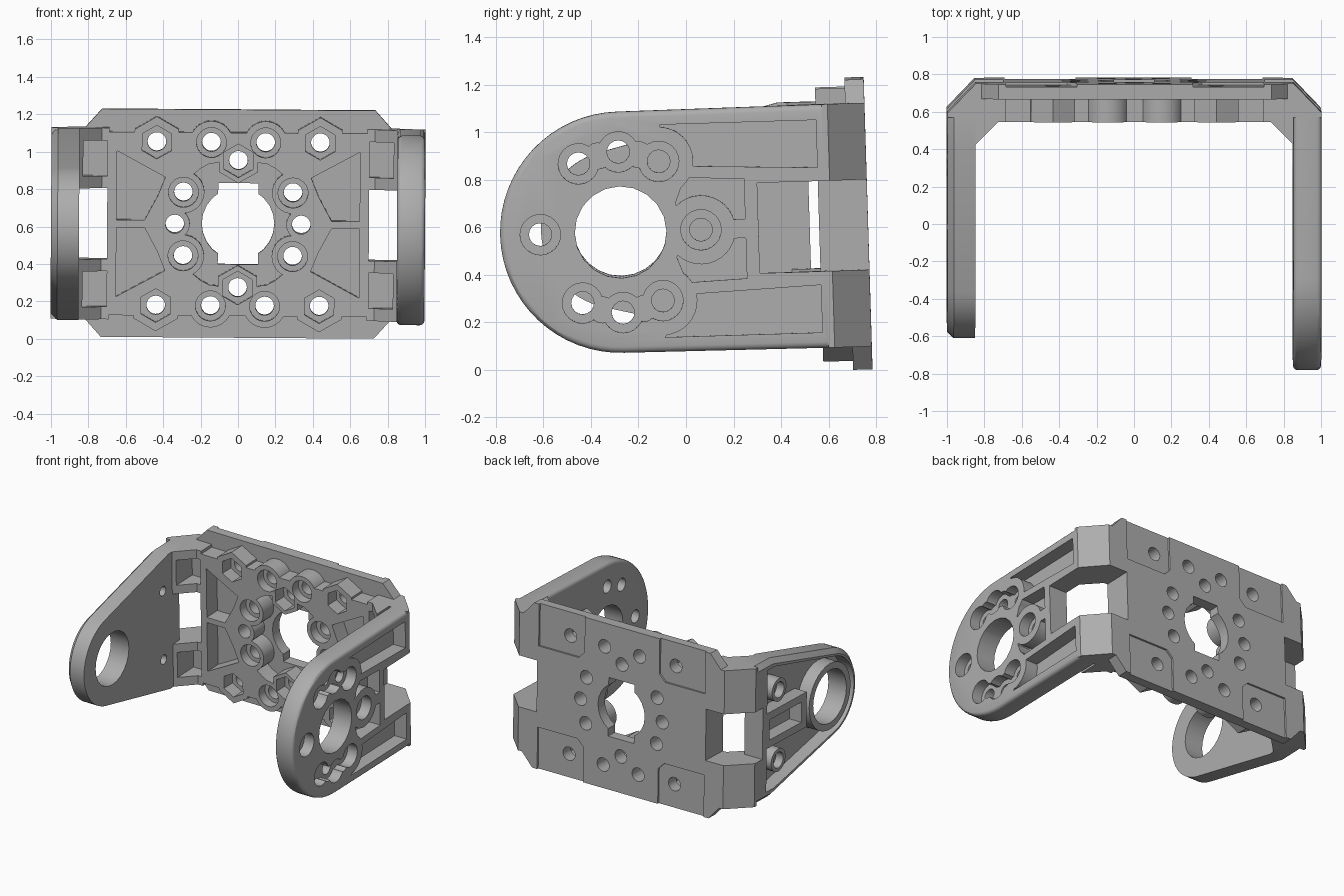
import bpy, bmesh
from math import sin, cos, radians, atan2, acos, hypot, degrees
from mathutils import Matrix

cube = bpy.data.objects.get("Cube")
if cube:
    bpy.data.objects.remove(cube, do_unlink=True)

grey = bpy.data.materials.new("plastic_grey")
grey.use_nodes = True
COLOUR = (0.42, 0.42, 0.42, 1)
grey.diffuse_color = COLOUR
grey.node_tree.nodes["Principled BSDF"].inputs["Base Color"].default_value = COLOUR


def arc(c, r, a0=0, a1=360, n=32):
    """Points on an arc; a full circle leaves out the repeated end."""
    count = n if a1 - a0 == 360 else n + 1
    angles = [radians(a0 + (a1 - a0) * i / n) for i in range(count)]
    return [(c[0] + r * cos(a), c[1] + r * sin(a)) for a in angles]


def hexagon(c, r):
    return arc(c, r, 30, 390, 6)


def rect(a0, a1, b0, b1):
    return [(a0, b0), (a1, b0), (a1, b1), (a0, b1)]


def flip(pts, sa=1, sb=1):
    return [(a * sa, b * sb) for a, b in pts]


def prism(name, pts, axis, d0, d1):
    """Extrude a 2D outline along one axis."""
    place = {"x": lambda a, b, d: (d, a, b),
             "y": lambda a, b, d: (a, d, b),
             "z": lambda a, b, d: (a, b, d)}[axis]
    bm = bmesh.new()
    low = [bm.verts.new(place(a, b, d0)) for a, b in pts]
    high = [bm.verts.new(place(a, b, d1)) for a, b in pts]
    bm.faces.new(low)
    bm.faces.new(high)
    for i in range(len(pts)):
        j = (i + 1) % len(pts)
        bm.faces.new((low[i], low[j], high[j], high[i]))
    bmesh.ops.recalc_face_normals(bm, faces=bm.faces)
    mesh = bpy.data.meshes.new(name)
    bm.to_mesh(mesh)
    bm.free()
    mesh.materials.append(grey)
    obj = bpy.data.objects.new(name, mesh)
    bpy.context.scene.collection.objects.link(obj)
    return obj


def combine(obj, tool, op="DIFFERENCE"):
    """Apply a boolean and remove the tool object."""
    mod = obj.modifiers.new("boolean", "BOOLEAN")
    mod.operation, mod.solver, mod.object = op, "EXACT", tool
    bpy.context.view_layer.objects.active = obj
    bpy.ops.object.modifier_apply(modifier=mod.name)
    bpy.data.objects.remove(tool, do_unlink=True)


def cut(obj, pts, axis, d0, d1, islands=()):
    """Cut a pocket, leaving the islands standing."""
    tool = prism("cutter", pts, axis, d0, d1)
    for island in islands:
        combine(tool, prism("island", island, axis, d0 - 0.02, d1 + 0.02))
    combine(obj, tool)


def soften(obj, planes, width, segments):
    """Bevel the outline edges lying on the given x planes."""
    bm = bmesh.new()
    bm.from_mesh(obj.data)
    edges = [e for e in bm.edges
             if any(all(abs(v.co.x - p) < 1e-4 for v in e.verts) for p in planes)
             and min(v.co.y for v in e.verts) < 0.58]
    bmesh.ops.bevel(bm, geom=edges, offset=width, segments=segments,
                    profile=0.5, affect="EDGES")
    bm.to_mesh(obj.data)
    bm.free()


def spread(points):
    """Mirror points into all four quadrants without repeats."""
    return sorted({(x * sx, z * sz) for x, z in points for sx in (1, -1) for sz in (1, -1)})


SIGNS = [(1, 1), (1, -1), (-1, 1), (-1, -1)]
parts = []

# Hole layout on the back plate
corner_nuts = spread([(0.437, 0.437)])
middle_nuts = spread([(0, 0.34)])
edge_cups = spread([(0.145, 0.437)])
side_cups = spread([(0.293, 0.17)])
side_pins = spread([(0.338, 0)])
all_holes = corner_nuts + middle_nuts + edge_cups + side_cups + side_pins

# Back flange with bevelled corners
half = [(0.73, 0.61), (0.82, 0.51), (0.7, 0.51), (0.7, -0.51), (0.82, -0.51), (0.73, -0.61)]
flange = prism("back_flange", half + flip(half, -1)[::-1], "y", 0.685, 0.766)
pad = [(0.31, 0.64), (0.31, 0.35), (0.36, 0.3), (0.69, 0.3), (0.69, 0.64)]
for sx, sz in SIGNS:
    cut(flange, flip(pad, sx, sz), "y", 0.752, 0.8)

# Ribbed boss block in front of the flange
block = prism("boss_block", rect(-0.7, 0.7, -0.49, 0.49), "y", 0.56, 0.69)
for c in corner_nuts:
    combine(block, prism("bump", hexagon(c, 0.137), "y", 0.56, 0.69), "UNION")
for c in edge_cups:
    combine(block, prism("bump", arc(c, 0.115), "y", 0.56, 0.69), "UNION")
pocket = [(0.65, 0.02), (0.65, 0.39), (0.39, 0.25), (0.43, 0.15), (0.5, 0.02)]
for sx, sz in SIGNS:
    cut(block, flip(pocket, sx, sz), "y", 0.5, 0.72)
islands = ([arc(c, 0.112) for c in side_cups + edge_cups] + [arc(c, 0.08) for c in side_pins]
           + [hexagon(c, 0.12) for c in middle_nuts])
cut(block, arc((0, 0), 0.36), "y", 0.5, 0.72, islands)
for c in corner_nuts + middle_nuts:
    cut(block, hexagon(c, 0.09), "y", 0.5, 0.66)
for c in edge_cups + side_cups:
    cut(block, arc(c, 0.08), "y", 0.5, 0.63)

# Through holes and the notched centre opening
for part in (flange, block):
    for c in all_holes:
        cut(part, arc(c, 0.05, n=20), "y", 0.4, 0.9)
    cut(part, arc((0, 0), 0.194, n=24), "y", 0.4, 0.9)
    cut(part, rect(-0.107, 0.107, -0.217, 0.217), "y", 0.4, 0.9)
    parts.append(part)

# Angled corner struts joining plate and arms
strut = [(0.69, 0.766), (0.85, 0.766), (1, 0.61), (1, 0.585), (0.85, 0.585),
         (0.85, 0.44), (0.73, 0.56), (0.69, 0.56)]
for sx, side in ((1, "left"), (-1, "right")):
    for sz, level in ((1, "upper"), (-1, "lower")):
        obj = prism(f"{level}_{side}_strut", flip(strut, sx), "z", 0.19 * sz, 0.512 * sz)
        cut(obj, flip(rect(0.7, 0.83, 0.255, 0.445), sx, sz), "y", 0.4, 0.65)
        parts.append(obj)

# Left arm: round end with a ring of screw holes
AXIS = (-0.275, 0)
left = prism("left_arm", arc(AXIS, 0.507, 90, 270) + [(0.585, -0.512), (0.585, 0.512)],
             "x", 0.85, 1.0)
soften(left, (0.85, 1.0), 0.025, 3)
ring = {a: arc(AXIS, 0.338, a, a + 1, 1)[0] for a in (0, 60, 90, 120, 180, 240, 270, 300)}
shell = [arc(AXIS, 0.26)] + [arc(ring[a], 0.145) for a in (0, 60, 300)]
long_pocket = [(-0.1, 0.447), (0.56, 0.447), (0.56, 0.247), (0.0, 0.27)]
short_pocket = [(-0.07, 0.04), (0.25, 0.04), (0.25, 0.21), (0.0, 0.22)]
for sz in (1, -1):
    for outline in (long_pocket, short_pocket):
        cut(left, flip(outline, 1, sz), "x", 0.9, 1.1, shell)
for a in ring:
    cut(left, arc(ring[a], 0.085, n=24), "x", 0.92, 1.1)
    cut(left, arc(ring[a], 0.048, n=16), "x", 0.8 if a not in (0, 60, 300) else 0.87, 1.1)
for a in (75, 105, 255, 285):
    cut(left, arc(arc(AXIS, 0.335, a, a + 1, 1)[0], 0.055, n=16), "x", 0.92, 1.1)
cut(left, arc(AXIS, 0.193, n=20), "x", 0.8, 1.1)
cut(left, rect(0.305, 0.7, -0.19, 0.19), "x", 0.8, 1.1)
parts.append(left)


def tapered(r, y, z, end):
    """Outline narrowing by tangents from a straight root to a round tip."""
    dy = y - AXIS[0]
    a = degrees(atan2(z, dy) + acos(r / hypot(dy, z)))
    return arc(AXIS, r, a, 360 - a) + [(y, -z), (end, -z), (end, z), (y, z)]


# Right arm: tapered, hollowed from the outside
right = prism("right_arm", tapered(0.335, 0.4, 0.512, 0.585), "x", -1.0, -0.85)
soften(right, (-1.0,), 0.035, 1)
screws = [(0.33, 0.26), (0.33, -0.26)]
standing = [arc(AXIS, 0.245), rect(0.0, 0.6, -0.13, 0.13)] + [arc(c, 0.085) for c in screws]
cut(right, tapered(0.285, 0.38, 0.45, 0.47), "x", -1.1, -0.9, standing)
cut(right, rect(0.06, 0.44, -0.075, 0.075), "x", -1.1, -0.9)
for c in screws:
    cut(right, arc(c, 0.058, n=20), "x", -1.1, -0.94)
    cut(right, arc(c, 0.035, n=16), "x", -1.1, -0.8)
cut(right, arc(AXIS, 0.197, n=24), "x", -1.1, -0.8)
cut(right, rect(0.52, 0.7, -0.19, 0.19), "x", -1.1, -0.8)
parts.append(right)

# Smooth the curves and set the slight lean of the whole bracket
lean = (Matrix.Translation((0, 0, 0.594)) @ Matrix.Rotation(radians(0.4), 4, "Y")
        @ Matrix.Rotation(radians(1.75), 4, "X"))
bpy.ops.object.select_all(action="DESELECT")
for obj in parts:
    obj.matrix_world = lean
    obj.select_set(True)
bpy.context.view_layer.objects.active = parts[0]
bpy.ops.object.shade_smooth_by_angle(angle=radians(30))
